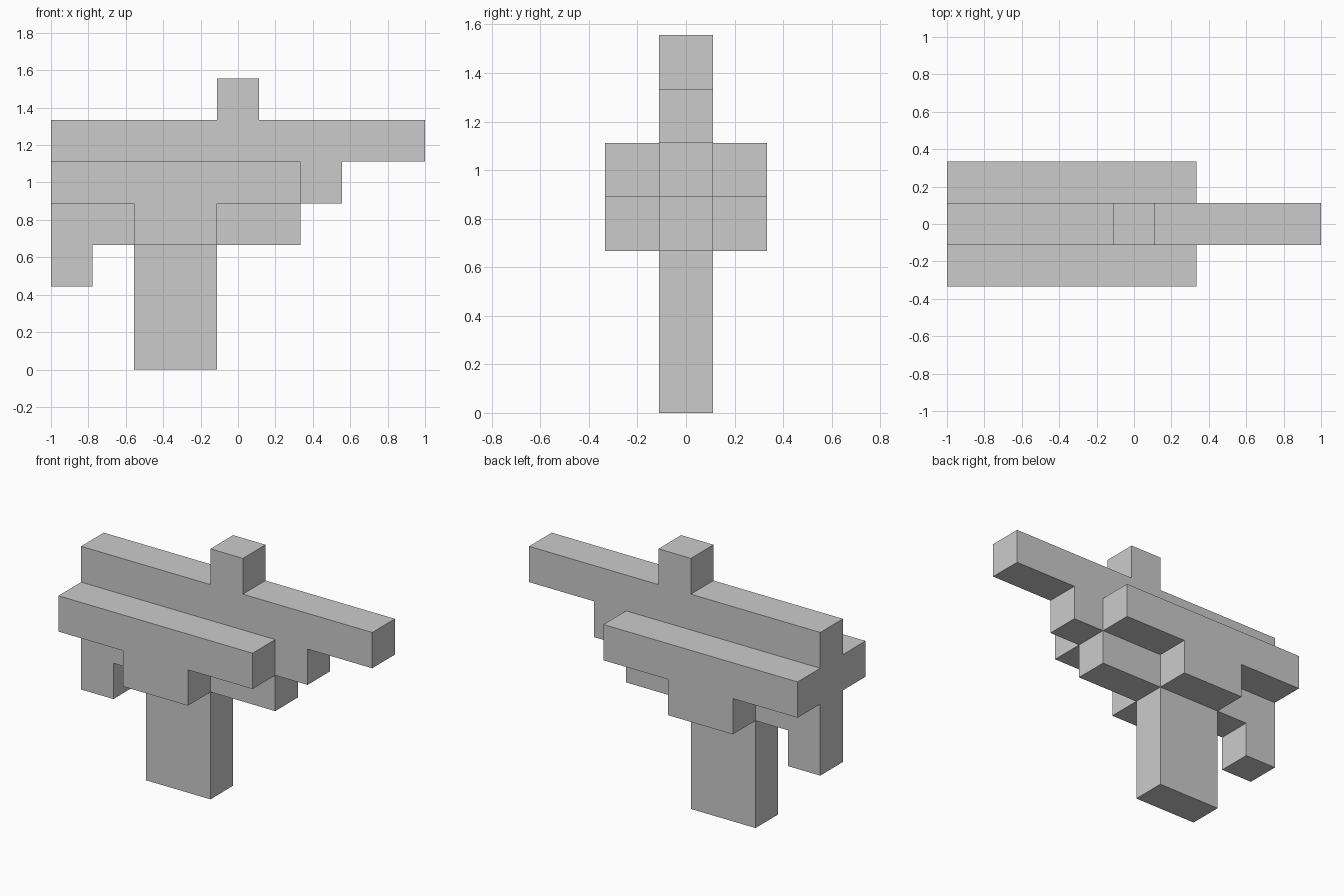
import bpy
import bmesh

if "Cube" in bpy.data.objects:
    bpy.data.objects.remove(bpy.data.objects["Cube"])

U = 2 / 9  # one block


def slab(name, profile, half_width):
    """Extrude an x/z outline (in blocks) symmetrically along y."""
    bm = bmesh.new()
    verts = [bm.verts.new(((x - 4.5) * U, -half_width * U, z * U)) for x, z in profile]
    face = bm.faces.new(verts)
    ext = bmesh.ops.extrude_face_region(bm, geom=[face])
    moved = [g for g in ext["geom"] if isinstance(g, bmesh.types.BMVert)]
    bmesh.ops.translate(bm, verts=moved, vec=(0, 2 * half_width * U, 0))
    bmesh.ops.recalc_face_normals(bm, faces=bm.faces)
    mesh = bpy.data.meshes.new(name)
    bm.to_mesh(mesh)
    bm.free()
    obj = bpy.data.objects.new(name, mesh)
    bpy.context.collection.objects.link(obj)
    return obj


# Central layer: grip, rear prong, stepped body, long barrel and top sight
body = slab("blaster_body", [
    (2, 0), (4, 0), (4, 3), (6, 3), (6, 4), (7, 4), (7, 5), (9, 5), (9, 6),
    (5, 6), (5, 7), (4, 7), (4, 6), (0, 6), (0, 2), (1, 2), (1, 3), (2, 3)], 0.5)

# Wide side rails with a lug below, running through the body
rails = slab("side_rails", [
    (0, 4), (2, 4), (2, 3), (4, 3), (4, 4), (6, 4), (6, 5), (0, 5)], 1.5)

# Fuse both into one clean shell
union = body.modifiers.new("union", 'BOOLEAN')
union.operation = 'UNION'
union.solver = 'EXACT'
union.object = rails
bpy.context.view_layer.objects.active = body
bpy.ops.object.modifier_apply(modifier=union.name)
bpy.data.objects.remove(rails)
